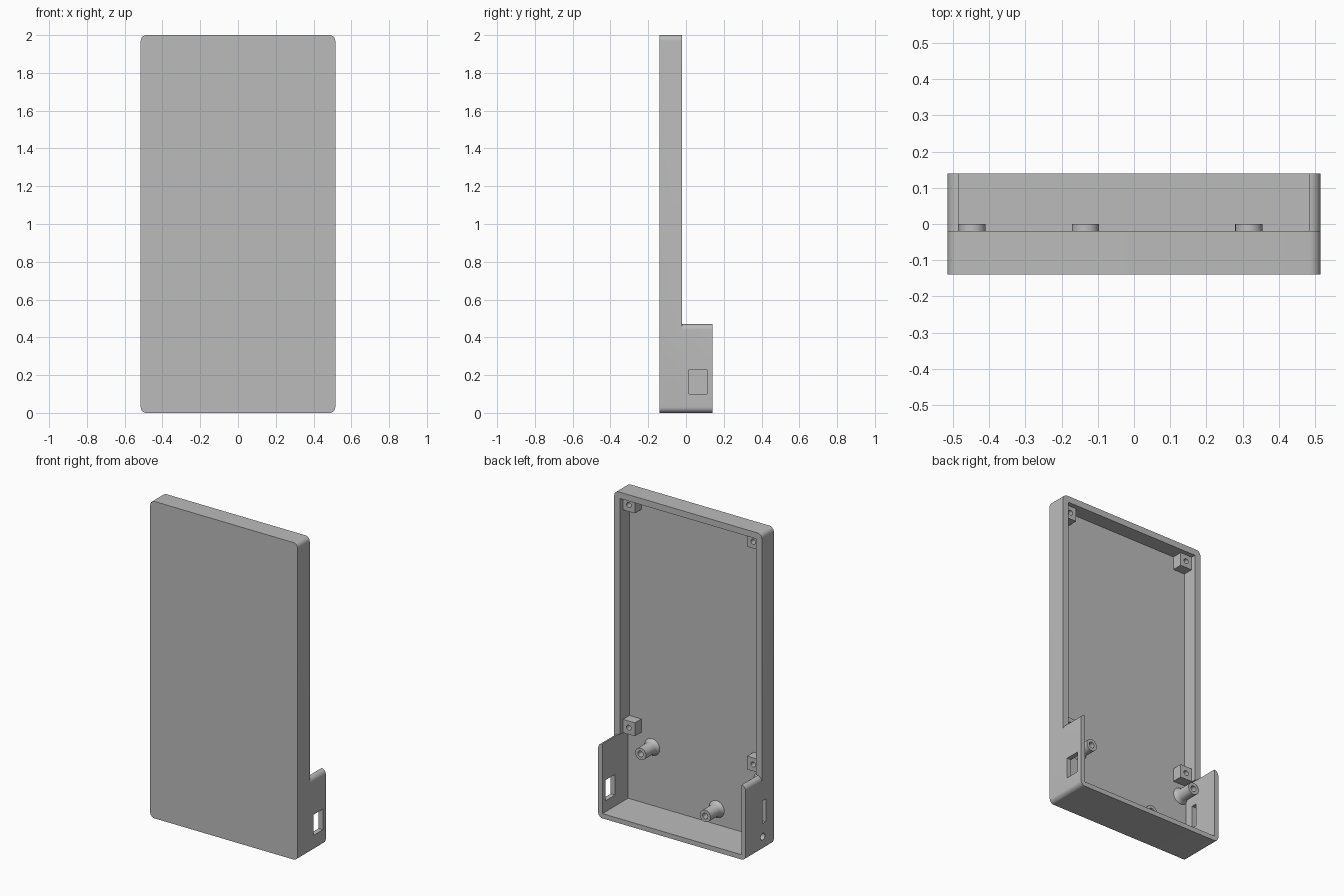
import bpy, bmesh, math
from mathutils import Matrix, Vector

cube = bpy.data.objects.get("Cube")
if cube:
    bpy.data.objects.remove(cube, do_unlink=True)

grey = bpy.data.materials.new("plain grey")
grey.use_nodes = True
grey.diffuse_color = (0.5, 0.5, 0.5, 1)
grey.node_tree.nodes["Principled BSDF"].inputs["Base Color"].default_value = (0.5, 0.5, 0.5, 1)

HALF_W, RADIUS = 0.515, 0.03
FRONT, RIM, BACK, FLOOR = -0.14, -0.02, 0.14, -0.115


def finish(name, bm):
    bmesh.ops.recalc_face_normals(bm, faces=bm.faces)
    mesh = bpy.data.meshes.new(name)
    bm.to_mesh(mesh)
    bm.free()
    mesh.materials.append(grey)
    obj = bpy.data.objects.new(name, mesh)
    bpy.context.collection.objects.link(obj)
    return obj


def box(name, x0, x1, y0, y1, z0, z1):
    bm = bmesh.new()
    bmesh.ops.create_cube(bm, size=1)
    bmesh.ops.scale(bm, vec=(x1 - x0, y1 - y0, z1 - z0), verts=bm.verts)
    bmesh.ops.translate(bm, vec=((x0 + x1) / 2, (y0 + y1) / 2, (z0 + z1) / 2), verts=bm.verts)
    return finish(name, bm)


def rounded_block(name, y0, y1, height):
    """Block with its four corners rounded in the front plane."""
    bm = bmesh.new()
    verts = []
    centres = [(1, height - RADIUS), (-1, height - RADIUS), (-1, RADIUS), (1, RADIUS)]
    for quarter, (side, cz) in enumerate(centres):
        for i in range(9):
            a = math.pi / 2 * (quarter + i / 8)
            verts.append(bm.verts.new((side * (HALF_W - RADIUS) + RADIUS * math.cos(a), y0,
                                       cz + RADIUS * math.sin(a))))
    face = bm.faces.new(verts)
    new = bmesh.ops.extrude_face_region(bm, geom=[face])["geom"]
    bmesh.ops.translate(bm, vec=(0, y1 - y0, 0),
                        verts=[v for v in new if isinstance(v, bmesh.types.BMVert)])
    return finish(name, bm)


def rod(name, centre, radius, length, axis):
    bm = bmesh.new()
    bmesh.ops.create_cone(bm, cap_ends=True, segments=32, radius1=radius, radius2=radius, depth=length)
    turn = Vector((0, 0, 1)).rotation_difference(Vector(axis)).to_matrix().to_4x4()
    bmesh.ops.transform(bm, matrix=Matrix.Translation(centre) @ turn, verts=bm.verts)
    return finish(name, bm)


def combine(target, tool, operation):
    mod = target.modifiers.new("combine", "BOOLEAN")
    mod.operation, mod.solver, mod.object = operation, "EXACT", tool
    bpy.context.view_layer.objects.active = target
    bpy.ops.object.modifier_apply(modifier=mod.name)
    bpy.data.objects.remove(tool, do_unlink=True)


def smooth(obj):
    bpy.ops.object.select_all(action="DESELECT")
    obj.select_set(True)
    bpy.context.view_layer.objects.active = obj
    bpy.ops.object.shade_smooth_by_angle(angle=math.radians(30))


# Shallow tray joined to the deeper lower section
case = rounded_block("case_shell", FRONT, RIM, 2.0)
combine(case, rounded_block("lower_section", FRONT, BACK, 0.47), "UNION")

# Hollow interior, slightly wider in the lower section
combine(case, box("lower_cavity", -0.485, 0.485, FLOOR, 0.3, 0.03, 0.47), "DIFFERENCE")
combine(case, box("upper_cavity", -0.475, 0.475, FLOOR, 0.3, 0.4, 1.96), "DIFFERENCE")

# Side openings: window on the left, slot and round hole on the right
combine(case, box("window", 0.4, 0.6, 0.015, 0.11, 0.10, 0.23), "DIFFERENCE")
combine(case, box("slot", -0.6, -0.4, -0.06, -0.025, 0.17, 0.315), "DIFFERENCE")
combine(case, rod("round_hole", (-0.5, -0.03, 0.087), 0.021, 0.2, (1, 0, 0)), "DIFFERENCE")
smooth(case)

# Square screw posts in the tray corners
for side, side_name in ((1, "left"), (-1, "right")):
    for z, level in ((0.513, "lower"), (1.919, "upper")):
        x = side * 0.434
        post = box(f"{level}_{side_name}_post", x - 0.042, x + 0.042, FLOOR - 0.005, -0.05,
                   z - 0.042, z + 0.042)
        combine(post, rod("screw_hole", (x, -0.05, z), 0.016, 0.1, (0, 1, 0)), "DIFFERENCE")
        smooth(post)

# Round board standoffs with flared feet and blind bores
profile = [(0.055, FLOOR - 0.004), (0.053, FLOOR), (0.042, -0.103), (0.0375, -0.09),
           (0.0375, 0), (0.018, 0), (0.018, -0.09), (0, -0.09)]
for name, x, z in (("left_standoff", 0.317, 0.398), ("bottom_standoff", -0.134, 0.127),
                   ("right_standoff", -0.447, 0.392)):
    bm = bmesh.new()
    verts = [bm.verts.new((r, y, 0)) for r, y in profile]
    edges = [bm.edges.new(pair) for pair in zip(verts, verts[1:])]
    bmesh.ops.spin(bm, geom=verts + edges, axis=(0, 1, 0), cent=(0, 0, 0),
                   angle=math.tau, steps=32)
    bmesh.ops.remove_doubles(bm, verts=bm.verts, dist=0.0005)
    # Keep the flared foot inside the side wall
    for v in bm.verts:
        v.co.x = max(-0.505 - x, min(0.505 - x, v.co.x))
    bmesh.ops.translate(bm, vec=(x, 0, z), verts=bm.verts)
    smooth(finish(name, bm))
